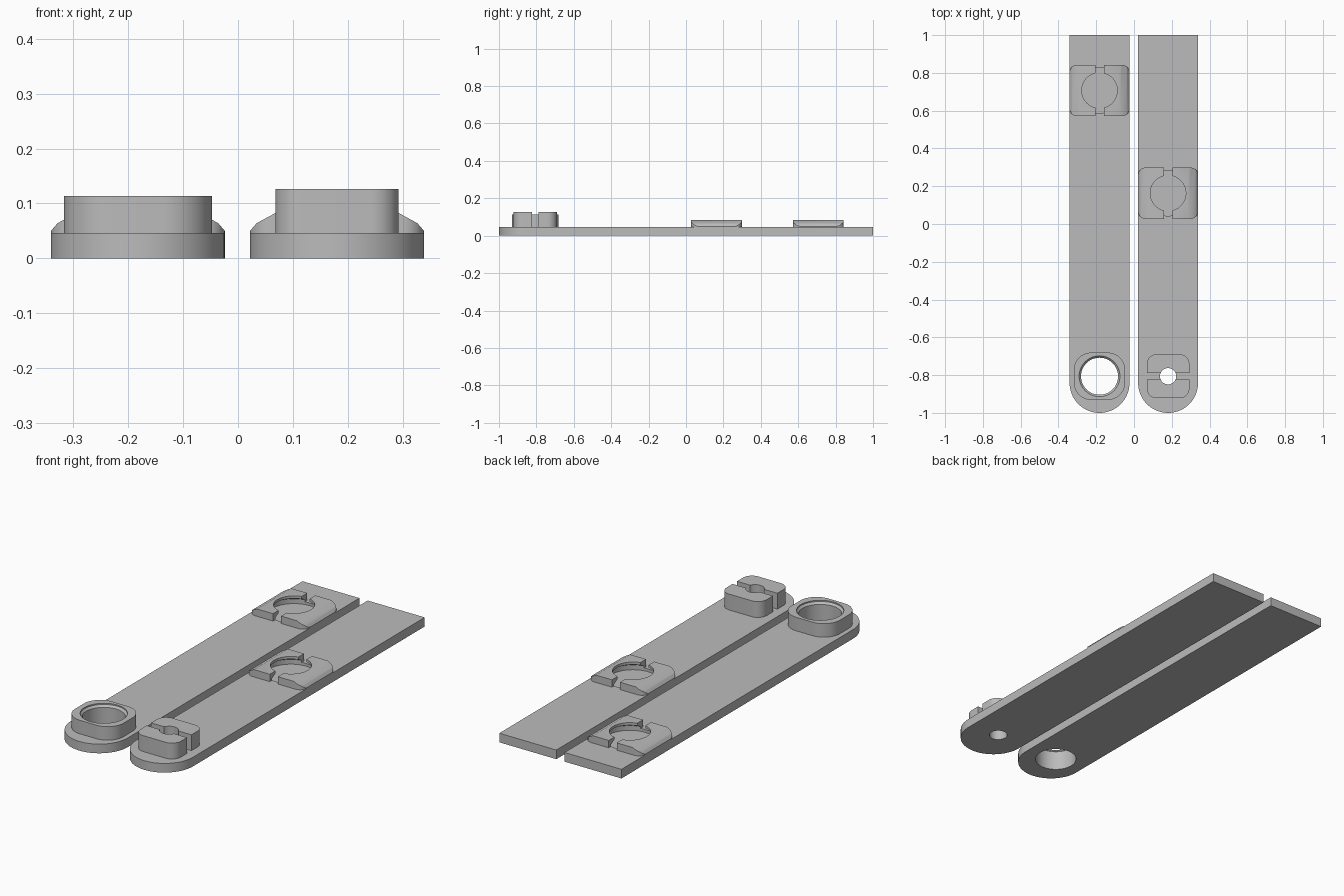
import bpy, bmesh, math

if "Cube" in bpy.data.objects:
    bpy.data.objects.remove(bpy.data.objects["Cube"])

grey = bpy.data.materials.new("light grey")
grey.diffuse_color = (0.5, 0.5, 0.5, 1)
grey.use_nodes = True
grey.node_tree.nodes["Principled BSDF"].inputs["Base Color"].default_value = grey.diffuse_color

T = 0.046          # strap thickness
W = 0.317          # strap width
XS = 0.1815        # strap centre offset
YB = -0.806        # boss centre


def extrude(name, pts, z0, z1):
    """Closed xy outline extruded from z0 to z1."""
    bm = bmesh.new()
    lo = [bm.verts.new((x, y, z0)) for x, y in pts]
    hi = [bm.verts.new((x, y, z1)) for x, y in pts]
    bm.faces.new(lo[::-1])
    bm.faces.new(hi)
    n = len(pts)
    for i in range(n):
        j = (i + 1) % n
        bm.faces.new((lo[i], lo[j], hi[j], hi[i]))
    return finish(name, bm)


def finish(name, bm):
    bmesh.ops.recalc_face_normals(bm, faces=bm.faces)
    me = bpy.data.meshes.new(name)
    bm.to_mesh(me)
    bm.free()
    ob = bpy.data.objects.new(name, me)
    bpy.context.collection.objects.link(ob)
    me.materials.append(grey)
    return ob


def rounded(cx, cy, w, d, r, n=10):
    """Rounded rectangle outline."""
    pts = []
    for k, (sx, sy) in enumerate(((1, 1), (-1, 1), (-1, -1), (1, -1))):
        for i in range(n + 1):
            a = math.pi / 2 * (k + i / n)
            pts.append((cx + sx * (w / 2 - r) + r * math.cos(a),
                        cy + sy * (d / 2 - r) + r * math.sin(a)))
    return pts


def turned(name, cx, cy, profile, n=64):
    """Solid of revolution from (radius, z) rings."""
    bm = bmesh.new()
    rings = [[bm.verts.new((cx + r * math.cos(2 * math.pi * i / n),
                            cy + r * math.sin(2 * math.pi * i / n), z))
              for i in range(n)] for r, z in profile]
    bm.faces.new(rings[0][::-1])
    bm.faces.new(rings[-1])
    for a, b in zip(rings, rings[1:]):
        for i in range(n):
            j = (i + 1) % n
            bm.faces.new((a[i], a[j], b[j], b[i]))
    return finish(name, bm)


def box(cx, cy, w, d, z0, z1):
    return extrude("cutter", [(cx - w / 2, cy - d / 2), (cx + w / 2, cy - d / 2),
                              (cx + w / 2, cy + d / 2), (cx - w / 2, cy + d / 2)], z0, z1)


def combine(ob, tool, op='DIFFERENCE'):
    m = ob.modifiers.new("cut", 'BOOLEAN')
    m.operation, m.solver, m.object = op, 'EXACT', tool
    bpy.context.view_layer.objects.active = ob
    bpy.ops.object.modifier_apply(modifier=m.name)
    bpy.data.objects.remove(tool)


def strap(name, cx):
    r = W / 2
    arc = [(cx + r * math.cos(a), -1 + r + r * math.sin(a))
           for a in (math.pi + math.pi * i / 40 for i in range(41))]
    return extrude(name, arc + [(cx + r, 1), (cx - r, 1)], 0, T)


def clip(name, cx, cy):
    """Slotted snap socket with sloped outer ends and an undercut lip."""
    ob = extrude(name, rounded(cx, cy, W, 0.272, 0.04), T, 0.083)
    h = W / 2
    prof = [(-h, 0.0), (-h, 0.052), (-h + 0.012, 0.064), (-h + 0.042, 0.1)]
    prof = [(-h, 0.03), (-h, 0.05), (-h + 0.012, 0.064), (-h + 0.047, 0.083), (-h + 0.047, 0.1)]
    prof += [(-x, z) for x, z in prof[::-1]]
    bm = bmesh.new()
    a = [bm.verts.new((cx + x, cy - 0.2, z)) for x, z in prof]
    b = [bm.verts.new((cx + x, cy + 0.2, z)) for x, z in prof]
    bm.faces.new(a)
    bm.faces.new(b[::-1])
    for i in range(len(prof)):
        j = (i + 1) % len(prof)
        bm.faces.new((a[i], b[i], b[j], a[j]))
    combine(ob, finish("cutter", bm), 'INTERSECT')
    combine(ob, turned("cutter", cx, cy, [(0.12, 0.02), (0.12, 0.056), (0.094, 0.07), (0.094, 0.1)]))
    combine(ob, box(cx, cy, 0.045, 0.4, 0.02, 0.1))
    return ob


# Straps with their pivot holes and socket recesses
parts = []
for side, x, y, rad in (("left", -XS - 0.001, 0.707, 0.098), ("right", XS - 0.001, 0.163, 0.043)):
    s = strap(side + "_strap", x)
    combine(s, turned("cutter", x, YB, [(rad, -0.05), (rad, 0.1)]))
    combine(s, turned("cutter", x, y, [(0.12, 0.032), (0.12, 0.1)]))
    parts += [s, clip(side + "_snap_socket", x, y)]

# Left: hollow rounded boss with a flared mouth
b = extrude("ring_boss", rounded(-XS - 0.001, YB, 0.27, 0.25, 0.09, 16), T, 0.114)
combine(b, turned("cutter", -XS - 0.001, YB,
                  [(0.098, 0.02), (0.098, 0.098), (0.108, 0.108), (0.108, 0.15)]))
parts.append(b)

# Right: split boss with a small bore
b = extrude("split_boss", rounded(XS - 0.001, YB, 0.225, 0.232, 0.05), T, 0.126)
combine(b, turned("cutter", XS - 0.001, YB, [(0.043, 0.02), (0.043, 0.2)]))
combine(b, box(XS - 0.001, YB, 0.4, 0.035, 0.02, 0.2))
parts.append(b)

# Smooth the round walls, keep edges crisp
bpy.ops.object.select_all(action='DESELECT')
for p in parts:
    p.select_set(True)
bpy.context.view_layer.objects.active = parts[0]
bpy.ops.object.shade_smooth_by_angle(angle=math.radians(30))
